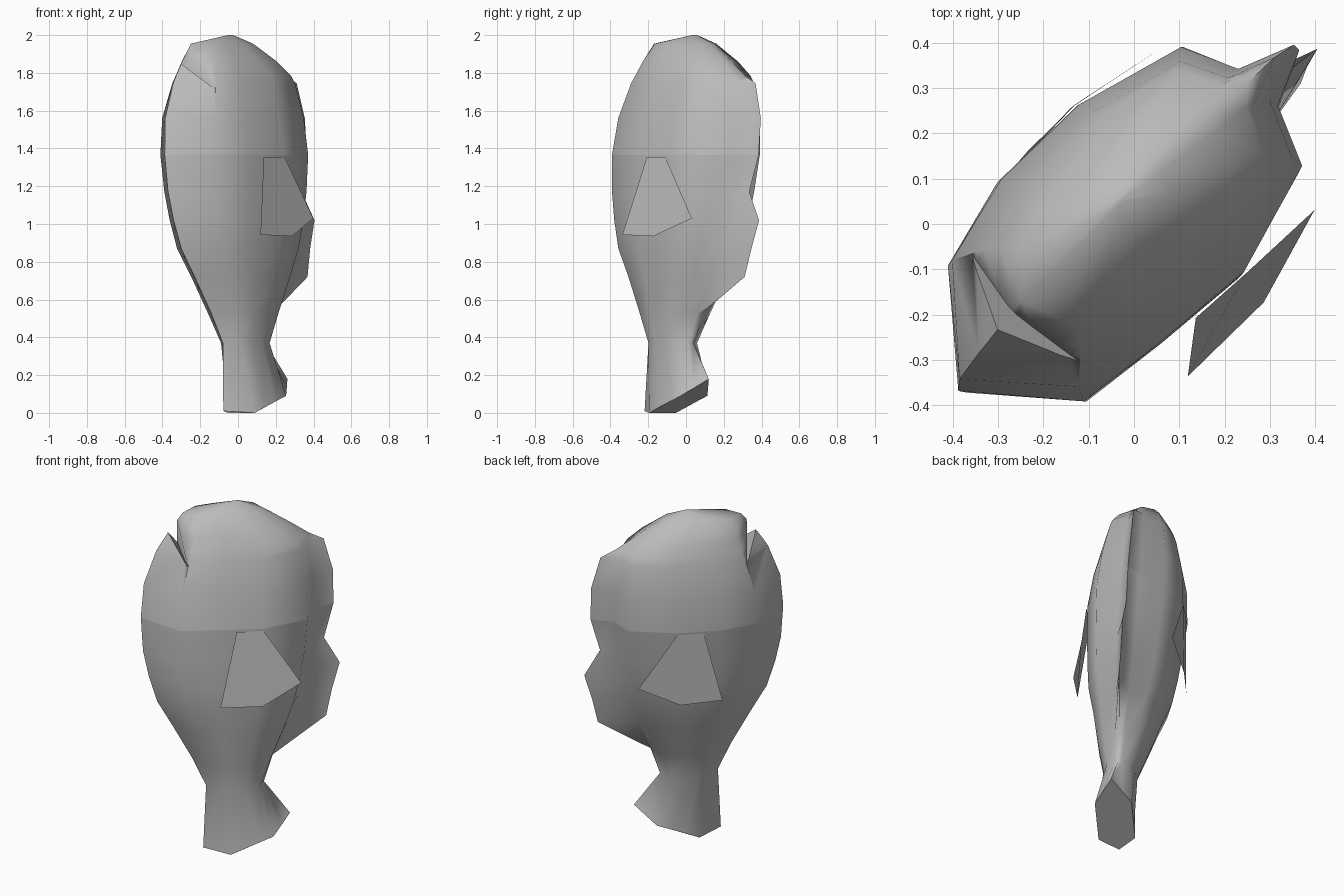
import bpy, bmesh, math
from mathutils import Vector

cube = bpy.data.objects.get("Cube")
if cube:
    bpy.data.objects.remove(cube, do_unlink=True)

grey = bpy.data.materials.new("plain grey")
grey.use_nodes = True
grey.diffuse_color = (0.5, 0.5, 0.5, 1)
grey.node_tree.nodes["Principled BSDF"].inputs["Base Color"].default_value = (0.5, 0.5, 0.5, 1)

R = math.sqrt(0.5)


def place(u, w, z):
    """u runs belly to back, w across the fish, both turned 45 degrees."""
    return Vector(((u + w) * R, (u - w) * R, z))


def lerp_table(table, z):
    for (z0, v0), (z1, v1) in zip(table, table[1:]):
        if z <= z1:
            return v0 + (v1 - v0) * max(0, (z - z0) / (z1 - z0))
    return table[-1][1]


def spine(z):
    """Sideways bend of the body."""
    return lerp_table([(.18, .1), (.37, .077), (.9, .022), (1.37, -.014), (1.56, -.03),
                       (1.77, -.042), (2, -.06)], z)


def finish(name, bm):
    mesh = bpy.data.meshes.new(name)
    bm.to_mesh(mesh)
    bm.free()
    mesh.materials.append(grey)
    obj = bpy.data.objects.new(name, mesh)
    bpy.context.collection.objects.link(obj)
    return obj


def activate(obj):
    bpy.ops.object.select_all(action="DESELECT")
    obj.select_set(True)
    bpy.context.view_layer.objects.active = obj


def loft(name, rings):
    bm = bmesh.new()
    loops = [[bm.verts.new(p) for p in ring] for ring in rings]
    n = len(loops[0])
    for a, b in zip(loops, loops[1:]):
        for i in range(n):
            j = (i + 1) % n
            bm.faces.new((a[i], a[j], b[j], b[i]))
    bm.faces.new(loops[0])
    bm.faces.new(loops[-1])
    bmesh.ops.recalc_face_normals(bm, faces=bm.faces)
    return finish(name, bm)


def smooth(obj):
    activate(obj)
    bpy.ops.object.shade_smooth_by_angle(angle=math.radians(70))


# Cross-section: (share of depth, share of half width); the last point is the fin root
OVAL = [(.19, .8), (.41, 1), (.67, .98), (.94, .7), (1, .2)]


def section(z, belly, back, half, fin):
    def flank(side):
        pts = []
        for i, (s, k) in enumerate(OVAL):
            flat = .9 if side > 0 and i == 1 and z > .6 else 1
            pts.append(place(belly + (back - belly) * s, spine(z) + side * half * k * flat, z))
        return pts
    return ([place(belly, spine(z), z)] + flank(1)
            + [place(fin, spine(z), z)] + flank(-1)[::-1])


# Slanted tail end: (depth, half width, height)
TAIL = [(-.075, .1, 0), (0, .1, .03), (.08, .1, .06), (.16, .1, .09), (.21, .055, .13)]
tail_end = ([place(-.21, .1, .01)] + [place(u, .1 + w, z) for u, w, z in TAIL]
            + [place(.27, .1, .18)] + [place(u, .1 - w, z) for u, w, z in TAIL[::-1]])

# Body with flared tail and lower back fin: (height, belly, back, half width, fin edge)
seam = (1.365, -.535, .41, .265, .53)
body_rings = [(.37, -.19, .115, .09, .13), (.53, -.262, .175, .135, .185),
              (.72, -.365, .26, .18, .48), (.87, -.45, .32, .222, .515),
              (1.02, -.495, .36, .24, .56), (1.17, -.525, .39, .252, .475), seam]
body = loft("body", [tail_end] + [section(*r) for r in body_rings])
smooth(body)

# Head with upper back fin
head_rings = [seam, (1.56, -.515, .405, .247, .53), (1.745, -.445, .375, .203, .48),
              (1.785, -.42, .355, .188, .4), (1.86, -.37, .27, .155, .29),
              (1.955, -.295, .13, .092, .14), (2, -.015, .02, .008, .022)]
head = loft("head", [section(*r) for r in head_rings])

# Mouth notch
notch = [(-.3, 1.71), (-.45, 1.975), (-.42, 2.1), (-.33, 2.1), (-.325, 1.9)]
cutter = loft("mouth_cutter", [[place(u, w, z) for u, z in notch] for w in (-.5, .5)])
cutter.hide_render = True
cut = head.modifiers.new("mouth", "BOOLEAN")
cut.operation = "DIFFERENCE"
cut.solver = "EXACT"
cut.object = cutter
activate(head)
bpy.ops.object.modifier_apply(modifier=cut.name)
bpy.data.objects.remove(cutter, do_unlink=True)
smooth(head)

# Side fins: flat sheets, the right one folded closer
outline = [(-.05, 1.355), (.097, 1.355), (.304, 1.03), (.08, .935), (-.154, .943)]
for name, spread in (("left_fin", (.243, .252, .26, .325, .322)),
                     ("right_fin", (-.28, -.278, -.235, -.28, -.272))):
    bm = bmesh.new()
    rim = [bm.verts.new(place(u, w, z)) for (u, z), w in zip(outline, spread)]
    face = bm.faces.new(rim)
    face.normal_update()
    if face.normal.dot(place(0, spread[0], 0)) < 0:
        face.normal_flip()
    finish(name, bm)
